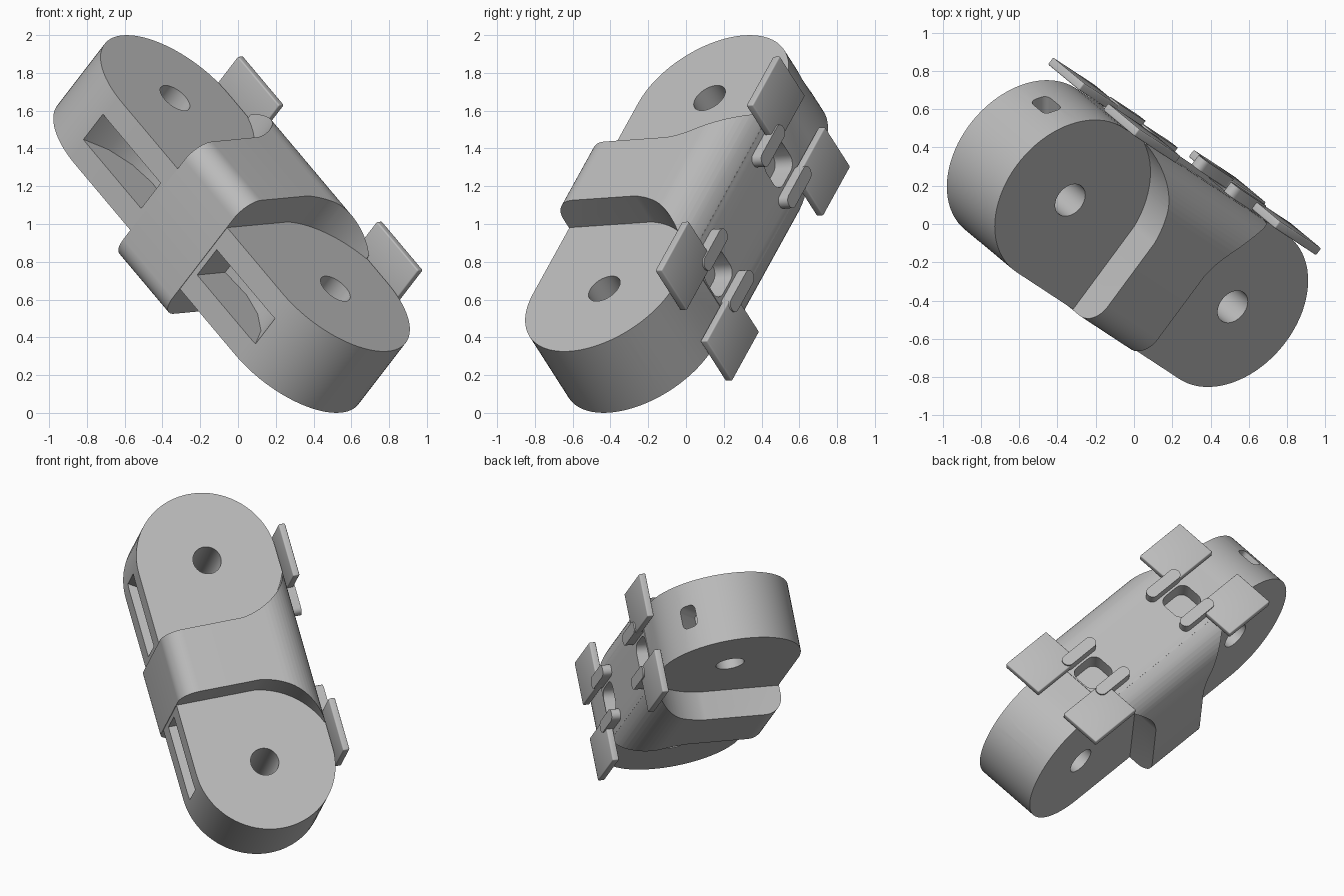
import bpy
import bmesh
from math import sin, cos, pi, radians
from mathutils import Matrix, Vector

cube = bpy.data.objects.get("Cube")
if cube:
    bpy.data.objects.remove(cube, do_unlink=True)

# One plain grey
grey = bpy.data.materials.new("plain_grey")
grey.use_nodes = True
colour = (0.5, 0.5, 0.5, 1)
grey.diffuse_color = colour
grey.node_tree.nodes["Principled BSDF"].inputs["Base Color"].default_value = colour

# Tilted frame: local x runs along the link, y to its back, z along the pin axis
along = Vector((0.593, -0.389, -0.705)).normalized()
pin = Vector((0.538, -0.448, 0.714))
pin = (pin - along * pin.dot(along)).normalized()
back = pin.cross(along)
FRAME = Matrix.Translation((-0.034, -0.05, 1.0)) @ Matrix((along, back, pin)).transposed().to_4x4()

R = 0.47        # end radius
HOLE = 0.716    # pin hole distance from the middle
HALF = 0.23     # half thickness of the link


def arc(cx, cy, r, a0, a1, n):
    return [(cx + r * cos(radians(a0 + (a1 - a0) * i / n)),
             cy + r * sin(radians(a0 + (a1 - a0) * i / n))) for i in range(n + 1)]


def prism(name, outline, low, high, matrix=None, bevel=0):
    """Extrude an outline along z, then place it with a matrix."""
    bm = bmesh.new()
    face = bm.faces.new([bm.verts.new((x, y, low)) for x, y in outline])
    grown = bmesh.ops.extrude_face_region(bm, geom=[face])["geom"]
    bmesh.ops.translate(bm, vec=(0, 0, high - low),
                        verts=[v for v in grown if isinstance(v, bmesh.types.BMVert)])
    if bevel:
        bmesh.ops.bevel(bm, geom=bm.edges[:], offset=bevel, segments=3,
                        profile=0.5, affect='EDGES')
    if matrix:
        bm.transform(matrix)
    bmesh.ops.recalc_face_normals(bm, faces=bm.faces[:])
    mesh = bpy.data.meshes.new(name)
    bm.to_mesh(mesh)
    bm.free()
    mesh.materials.append(grey)
    obj = bpy.data.objects.new(name, mesh)
    bpy.context.collection.objects.link(obj)
    return obj


def combine(target, tool, operation):
    mod = target.modifiers.new("combine", 'BOOLEAN')
    mod.operation = operation
    mod.solver = 'EXACT'
    mod.object = tool
    bpy.ops.object.select_all(action='DESELECT')
    bpy.context.view_layer.objects.active = target
    target.select_set(True)
    bpy.ops.object.modifier_apply(modifier=mod.name)
    bpy.data.objects.remove(tool, do_unlink=True)


def rounded(x0, x1, y0, y1, r, n=6):
    return (arc(x1 - r, y1 - r, r, 0, 90, n) + arc(x0 + r, y1 - r, r, 90, 180, n)
            + arc(x0 + r, y0 + r, r, 180, 270, n) + arc(x1 - r, y0 + r, r, 270, 360, n))


# Link body: a stadium with two round ends
link = prism("link_body", arc(HOLE, 0, R, -90, 90, 40) + arc(-HOLE, 0, R, 90, 270, 40),
             -HALF, HALF)

# Middle block: rounded profile run along the link, with concave clearance at the back
f, b, w = -0.474, 0.474, 0.425
profile = (arc(b - 0.24, w - 0.24, 0.24, 0, 90, 14) + arc(f + 0.13, w - 0.13, 0.13, 90, 180, 10)
           + arc(f + 0.13, 0.13 - w, 0.13, 180, 270, 10) + arc(b - 0.24, 0.24 - w, 0.24, 270, 360, 14))
to_length = Matrix(((0, 0, 1, 0), (1, 0, 0, 0), (0, 1, 0, 0), (0, 0, 0, 1)))
block = prism("middle_block", profile, -0.6, 0.6, to_length)
side = arc(HOLE, 0, 0.5, 172, 112, 16)
plan = [(0.22, -0.6)] + side + [(side[-1][0], 0.6)]
plan += [(-x, y) for x, y in reversed(plan)]
combine(block, prism("plan_tool", plan, -0.7, 0.7), 'INTERSECT')
combine(link, block, 'UNION')

# Openings, the same at both ends
to_depth = Matrix(((1, 0, 0, 0), (0, 0, 1, 0), (0, 1, 0, 0), (0, 0, 0, 1)))
to_axis = Matrix.Rotation(pi / 2, 4, 'Y')
for s in (-1, 1):
    # pin hole
    combine(link, prism("pin_tool", arc(s * HOLE, 0, 0.094, 0, 352.5, 47), -1, 1), 'DIFFERENCE')
    # long front slot with a sloping floor
    slot = [(s * x, y) for x, y in ((0.25, -0.6), (0.25, -0.22), (0.42, -0.2),
                                    (0.56, -0.24), (0.68, -0.33), (0.77, -0.47), (0.8, -0.6))]
    combine(link, prism("slot_tool", slot, -0.095, 0.095), 'DIFFERENCE')
    # shallow pocket in the back
    combine(link, prism("pocket_tool", rounded(min(s * 0.3, s * 0.52), max(s * 0.3, s * 0.52),
                                               -0.1, 0.1, 0.06), 0.36, 0.6, to_depth), 'DIFFERENCE')
    # small rounded window in the curved end
    turn = Matrix.Rotation(radians(45 if s > 0 else 135), 4, 'Z')
    place = Matrix.Translation((s * HOLE, 0, 0)) @ turn @ to_axis
    combine(link, prism("window_tool", rounded(-0.075, 0.075, -0.055, 0.055, 0.035),
                        0.27, 0.6, place), 'DIFFERENCE')

parts = [link]

# Back plates on rounded arms
for s, end in ((-1, "upper"), (1, "lower")):
    for t, edge in ((-1, "rear"), (1, "front")):
        xs = sorted((s * 0.435, s * 0.805))
        zs = sorted((t * 0.115, t * 0.415))
        corners = [(xs[0], zs[0]), (xs[1], zs[0]), (xs[1], zs[1]), (xs[0], zs[1])]
        parts.append(prism(f"{end}_{edge}_plate", corners, 0.48, 0.525, to_depth, 0.008))
        xs = sorted((s * 0.25, s * 0.53))
        zs = sorted((t * 0.115, t * 0.195))
        parts.append(prism(f"{end}_{edge}_arm", rounded(*xs, *zs, 0.038), 0.4, 0.535,
                           to_depth))

for obj in parts:
    obj.matrix_world = FRAME
    bpy.ops.object.select_all(action='DESELECT')
    bpy.context.view_layer.objects.active = obj
    obj.select_set(True)
    bpy.ops.object.shade_smooth_by_angle(angle=radians(35))
